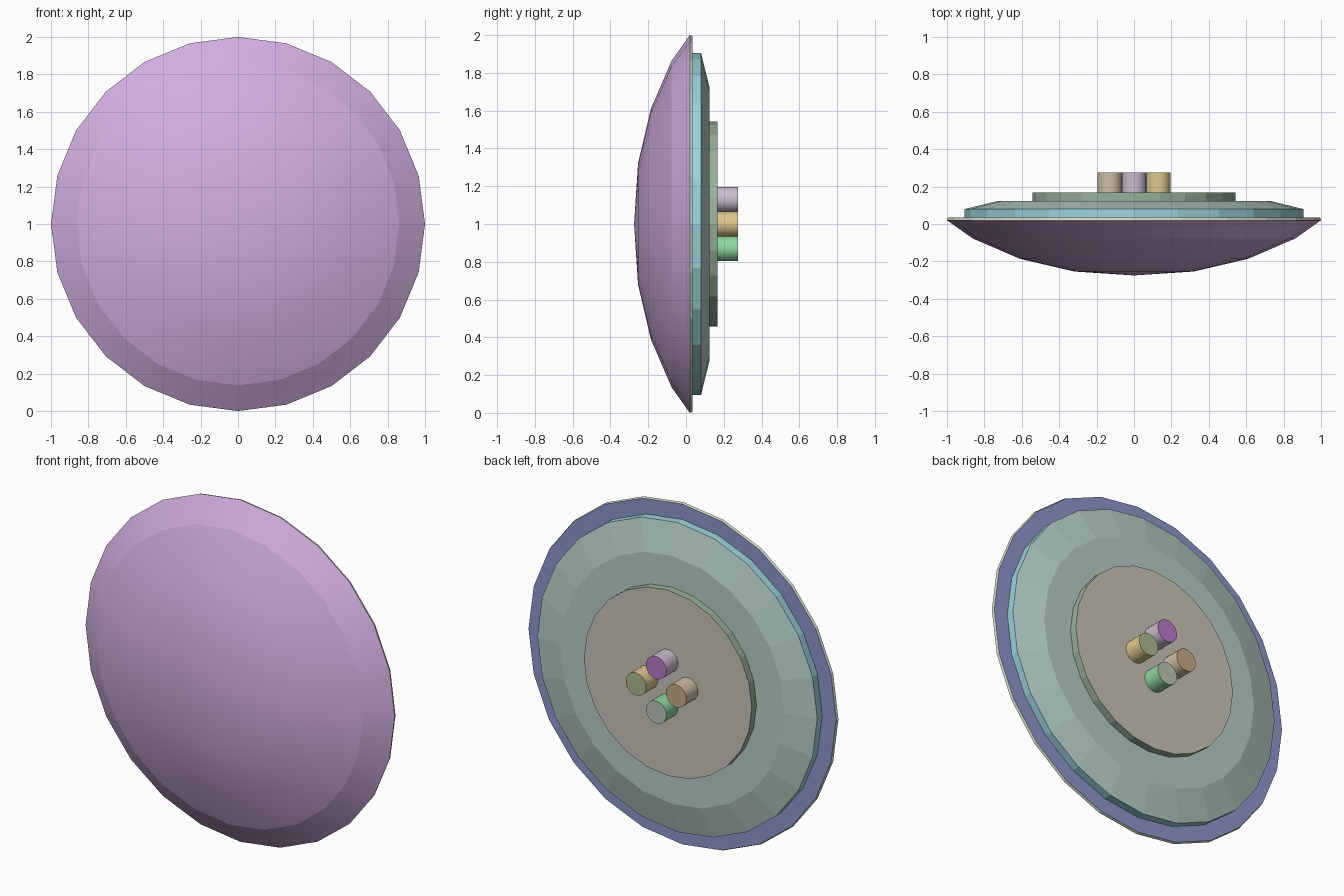
import bpy, bmesh
from math import sin, cos, pi

if "Cube" in bpy.data.objects:
    bpy.data.objects.remove(bpy.data.objects["Cube"])

MATS = {}


def material(name, rgb):
    if name not in MATS:
        MATS[name] = bpy.data.materials.new(name)
        MATS[name].diffuse_color = (*rgb, 1)
    return MATS[name]


PURPLE = material("purple", (0.64, 0.42, 0.74))
SAGE = material("sage", (0.64, 0.69, 0.57))
BLUE = material("blue", (0.27, 0.31, 0.60))
CYAN = material("cyan", (0.33, 0.66, 0.72))
TEAL = material("teal", (0.47, 0.62, 0.57))
GREEN = material("green", (0.31, 0.44, 0.32))
STONE = material("stone", (0.59, 0.56, 0.49))


def lathe(name, profile, mats, sides=24, center=(0, 1), smooth=False, sharp=()):
    """Spin (radius, y) points, ordered front to back, around the y axis."""
    bm = bmesh.new()
    slots = list(dict.fromkeys(mats))
    rings = []
    for r, y in profile:
        n = 1 if r == 0 else sides
        rings.append([bm.verts.new((center[0] + r * cos(2 * pi * k / sides), y,
                                    center[1] + r * sin(2 * pi * k / sides)))
                      for k in range(n)])
    for i, mat in enumerate(mats):
        a, b = rings[i], rings[i + 1]
        for k in range(sides):
            j = k + 1
            quad = [a[k % len(a)], b[k % len(b)], b[j % len(b)], a[j % len(a)]]
            face = bm.faces.new(list(dict.fromkeys(quad)))
            face.smooth = smooth
            face.material_index = slots.index(mat)
    # keep the chosen rings as hard edges
    for i in sharp:
        for k in range(sides):
            bm.edges.get((rings[i][k], rings[i][(k + 1) % sides])).smooth = False
    mesh = bpy.data.meshes.new(name)
    bm.to_mesh(mesh)
    bm.free()
    for m in slots:
        mesh.materials.append(m)
    obj = bpy.data.objects.new(name, mesh)
    bpy.context.collection.objects.link(obj)
    return obj


# Domed front with a slightly steeper outer band
lathe("dome", [(0, -0.275), (0.32, -0.254), (0.61, -0.186), (0.863, -0.077), (1, 0.02)],
      [PURPLE] * 4, smooth=True, sharp=[3])

# Thin rim and its flat back ring
lathe("rim", [(1, 0.02), (0.995, 0.034), (0.90, 0.034)], [SAGE, BLUE])

# Stepped back plate with bevelled edge
lathe("back_plate", [(0.905, 0.034), (0.905, 0.08), (0.725, 0.124), (0, 0.124)],
      [CYAN, TEAL, TEAL])

# Raised centre disc
lathe("centre_disc", [(0.543, 0.124), (0.543, 0.168), (0, 0.168)], [GREEN, STONE])

# Four round pegs: side colour and cap colour
pegs = {
    "peg_top": (0, 1, (0.60, 0.51, 0.63), (0.50, 0.20, 0.60)),
    "peg_bottom": (0, -1, (0.27, 0.68, 0.36), (0.50, 0.57, 0.48)),
    "peg_right": (1, 0, (0.74, 0.58, 0.27), (0.42, 0.50, 0.28)),
    "peg_left": (-1, 0, (0.64, 0.52, 0.38), (0.58, 0.41, 0.24)),
}
for name, (dx, dz, side, cap) in pegs.items():
    lathe(name, [(0.066, 0.168), (0.066, 0.276), (0, 0.276)],
          [material(name + "_side", side), material(name + "_cap", cap)],
          center=(0.13 * dx, 1 + 0.13 * dz), smooth=True, sharp=[1])

for m in bpy.data.materials:
    if m.users and not m.is_grease_pencil:
        m.use_nodes = True
        m.node_tree.nodes["Principled BSDF"].inputs["Base Color"].default_value = m.diffuse_color
